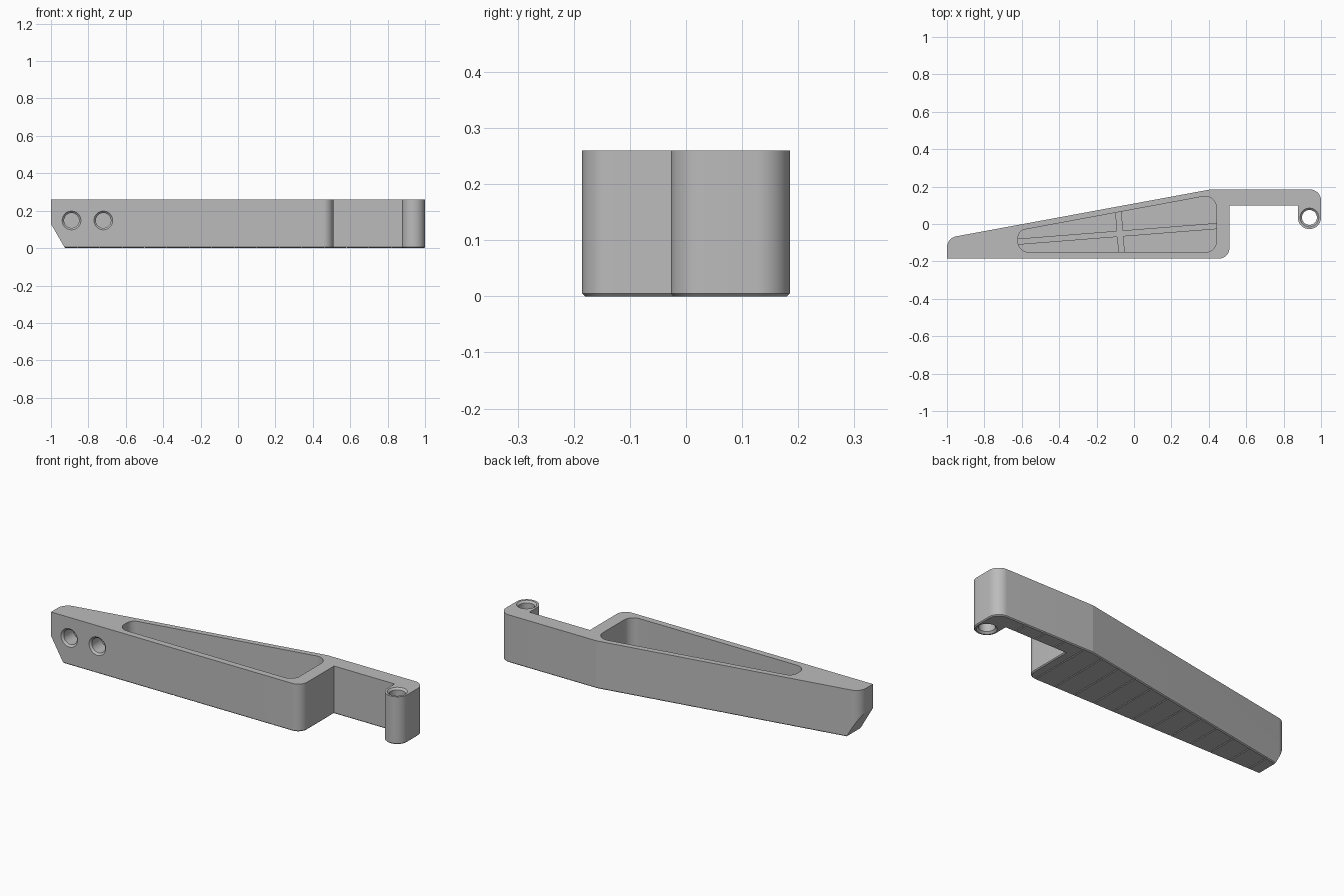
import bpy, bmesh, math
from mathutils import Vector, Matrix

if "Cube" in bpy.data.objects:
    bpy.data.objects.remove(bpy.data.objects["Cube"], do_unlink=True)

HEIGHT = 0.26
BOTTOM_BEVEL = 0.005

grey = bpy.data.materials.new("plain grey")
grey.use_nodes = True
grey.diffuse_color = (0.5, 0.5, 0.5, 1)
grey.node_tree.nodes["Principled BSDF"].inputs["Base Color"].default_value = (0.5, 0.5, 0.5, 1)


def rounded(corners, steps=16):
    """Outline from (x, y, radius) corners, each replaced by a tangent arc."""
    out = []
    for i, (x, y, r) in enumerate(corners):
        p = Vector((x, y))
        if r == 0:
            out.append(p)
            continue
        a = (Vector(corners[i - 1][:2]) - p).normalized()
        b = (Vector(corners[(i + 1) % len(corners)][:2]) - p).normalized()
        half = a.angle(b) / 2
        centre = p + (a + b).normalized() * r / math.sin(half)
        start = p + a * r / math.tan(half) - centre
        end = p + b * r / math.tan(half) - centre
        sweep = math.atan2(start.x * end.y - start.y * end.x, start.dot(end))
        for k in range(steps + 1):
            out.append(centre + Matrix.Rotation(sweep * k / steps, 2) @ start)
    return out


def circle(r, sides=64):
    return [Vector((r * math.cos(t * math.tau / sides), r * math.sin(t * math.tau / sides)))
            for t in range(sides)]


def finish(name, bm, matrix=Matrix()):
    bmesh.ops.recalc_face_normals(bm, faces=bm.faces)
    mesh = bpy.data.meshes.new(name)
    bm.to_mesh(mesh)
    bm.free()
    mesh.materials.append(grey)
    obj = bpy.data.objects.new(name, mesh)
    obj.matrix_world = matrix
    bpy.context.collection.objects.link(obj)
    return obj


def loft(name, rings, matrix=Matrix(), bevel=0):
    """Closed solid through (outline, z) rings, optionally bevelled at the bottom."""
    bm = bmesh.new()
    loops = [[bm.verts.new((p.x, p.y, z)) for p in pts] for pts, z in rings]
    for low, high in zip(loops, loops[1:]):
        for i in range(len(low)):
            bm.faces.new((low[i - 1], low[i], high[i], high[i - 1]))
    base = bm.faces.new(loops[0])
    bm.faces.new(loops[-1])
    if bevel:
        bmesh.ops.recalc_face_normals(bm, faces=bm.faces)
        bmesh.ops.bevel(bm, geom=list(base.edges), offset=bevel, segments=1, affect='EDGES')
    return finish(name, bm, matrix)


def cut(target, cutter):
    cutter.hide_render = True
    mod = target.modifiers.new("cut", 'BOOLEAN')
    mod.operation = 'DIFFERENCE'
    mod.solver = 'EXACT'
    mod.object = cutter
    bpy.context.view_layer.update()
    bpy.context.view_layer.objects.active = target
    bpy.ops.object.modifier_apply(modifier=mod.name)
    bpy.data.objects.remove(cutter, do_unlink=True)


def box(name, size, matrix):
    bm = bmesh.new()
    bmesh.ops.create_cube(bm, size=1, matrix=Matrix.Diagonal((*size, 1)))
    return finish(name, bm, matrix)


# Tapered body, thin arm and hooked end in a single outline
outline = rounded([
    (-1, -0.185, 0), (0.51, -0.185, 0.055), (0.51, 0.1, 0), (0.876, 0.1, 0),
    (0.876, -0.027, 0.0615), (1, -0.027, 0.0615), (1, 0.185, 0.06),
    (0.41, 0.185, 0), (-1, -0.075, 0.06)])
body = loft("lever_body", [(outline, 0), (outline, HEIGHT)], bevel=BOTTOM_BEVEL)

# Sloped underside at the narrow end
wedge = [Vector(p) for p in ((-1.038, 0.195), (-0.867, -0.1), (-1.2, -0.1))]
upright = Matrix.Rotation(math.pi / 2, 4, 'X')
cut(body, loft("wedge_cutter", [(wedge, -0.5), (wedge, 0.5)], upright))

# Open pocket in the top
pocket = rounded([(-0.62, -0.15, 0.055), (0.44, -0.15, 0.055),
                  (0.44, 0.16, 0.06), (-0.62, -0.036, 0.045)])
cut(body, loft("pocket_cutter", [(pocket, 0.03), (pocket, HEIGHT + 0.1)]))

# Two blind screw holes with countersunk rims in the front
blind = [(circle(0.04), -0.09), (circle(0.04), -0.01), (circle(0.06), 0.01)]
for x in (-0.89, -0.72):
    cut(body, loft("screw_hole_cutter", blind, Matrix.Translation((x, -0.185, 0.148)) @ upright))

# Countersunk pin hole right through the hooked end
through = [(circle(0.06), -0.01), (circle(0.04), 0.01),
           (circle(0.04), HEIGHT - 0.01), (circle(0.06), HEIGHT + 0.01)]
cut(body, loft("pin_hole_cutter", through, Matrix.Translation((0.938, 0.035, 0))))

# Fine grooves across the underside
bm = bmesh.new()
for i in range(15):
    bmesh.ops.create_cube(bm, size=0.005, matrix=Matrix.Translation((-0.86 + 0.12 * i, 0, 0))
                          @ Matrix.Rotation(math.pi / 4, 4, 'Y') @ Matrix.Diagonal((1, 200, 1, 1)))
cut(body, finish("groove_cutter", bm))

# Crossed stiffening ribs on the pocket floor
tilt = Matrix.Rotation(math.radians(4.5), 4, 'Z')
box("long_rib", (1.08, 0.032, 0.07), Matrix.Translation((-0.09, -0.053, 0.055)) @ tilt)
box("cross_rib", (0.034, 0.23, 0.07), Matrix.Translation((-0.075, -0.045, 0.055)) @ tilt)

# Smooth fillets and bores, crisp everywhere else
bpy.ops.object.select_all(action='DESELECT')
body.select_set(True)
bpy.context.view_layer.objects.active = body
bpy.ops.object.shade_smooth_by_angle(angle=math.radians(8))
